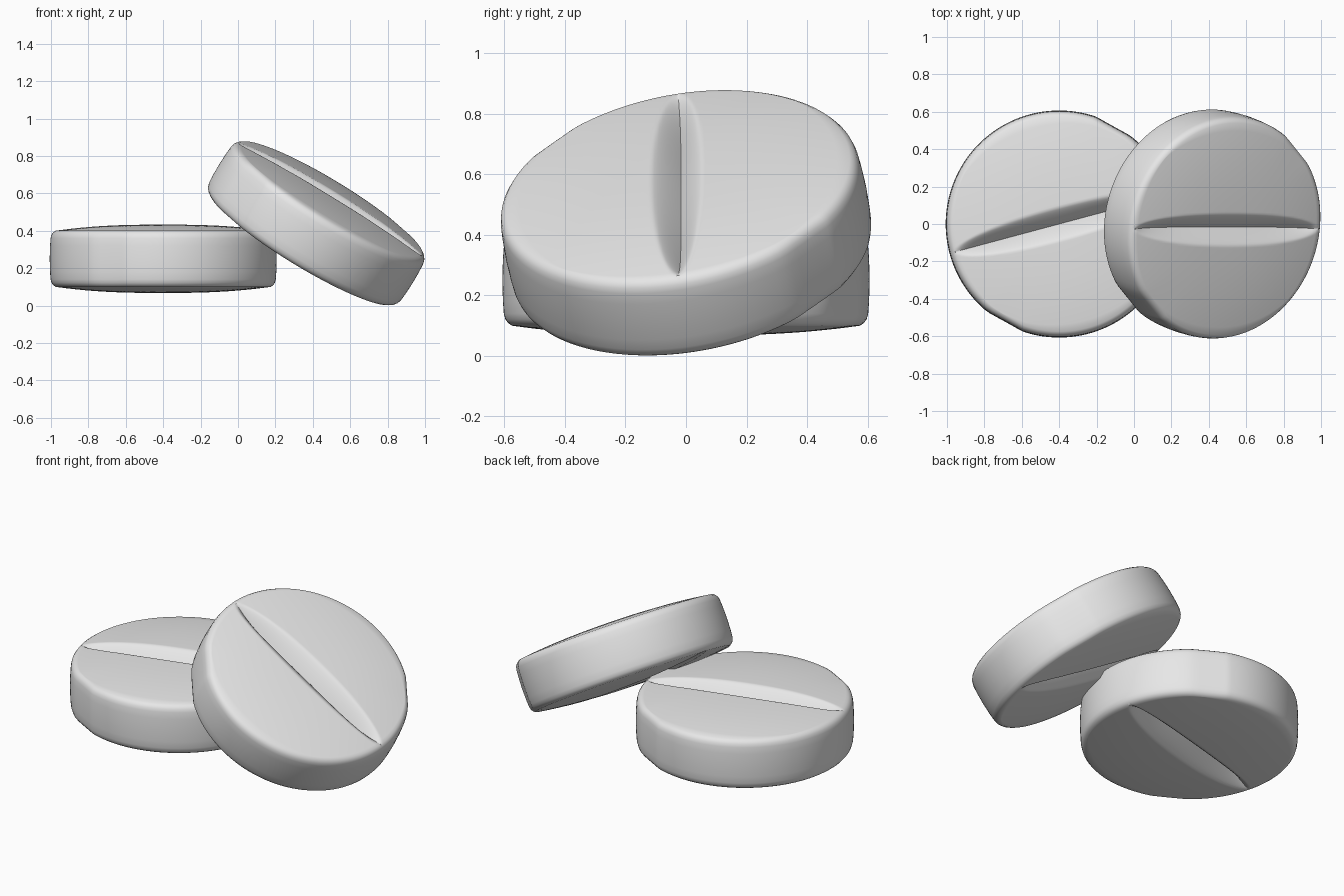
import bpy, bmesh, math

if "Cube" in bpy.data.objects:
    bpy.data.objects.remove(bpy.data.objects["Cube"])

CAP = 0.575     # radius where the domed face meets the rounded rim
N = 32          # grid cells per half face
RIM = [(0.588, 0.141), (0.597, 0.129), (0.602, 0.110), (0.605, 0.07), (0.607, 0.0),
       (0.605, -0.07), (0.602, -0.110), (0.597, -0.129), (0.588, -0.141)]

mat = bpy.data.materials.new("pale grey")
mat.diffuse_color = (0.8, 0.8, 0.8, 1)
mat.use_nodes = True
mat.node_tree.nodes["Principled BSDF"].inputs["Base Color"].default_value = mat.diffuse_color


def face_height(x, y):
    """Domed tablet face with a lens-shaped V score along x."""
    z = 0.183 - 0.033 * (math.hypot(x, y) / CAP) ** 2.5
    k = min(1.0, abs(x) / 0.57)
    w = 0.088 * math.sqrt(1 - k * k)
    if w > 0.001 and abs(y) < w:
        z -= 0.085 * (1 - k ** 4) * (1 - abs(y) / w) ** 1.3
    return z


def flatten(x, y):
    """Trim two opposite short flats into the round outline."""
    a = math.degrees(math.atan2(y, x)) % 180
    if not 36 < a < 56:
        return x, y
    f = math.cos(math.radians(10)) / math.cos(math.radians(a - 46))
    f = 1 + (f - 1) * (math.hypot(x, y) / 0.6) ** 4
    return x * f, y * f


def tablet(name, location, rotation):
    bm = bmesh.new()
    # scored faces: square grids mapped to discs, rows dense near the score
    steps = [i / N for i in range(-N, N + 1)]
    caps = []
    for side in (1, -1):
        grid = []
        for t in steps:
            v = 0.3 * t + 0.7 * t ** 3
            row = []
            for u in steps:
                x = CAP * u * math.sqrt(1 - v * v / 2)
                y = CAP * v * math.sqrt(1 - u * u / 2)
                z = face_height(x, y) * side
                row.append(bm.verts.new((*flatten(x, y), z)))
            grid.append(row)
        for j in range(2 * N):
            for i in range(2 * N):
                bm.faces.new((grid[j][i], grid[j][i + 1],
                              grid[j + 1][i + 1], grid[j + 1][i]))
        caps.append(grid[0][:-1] + [r[-1] for r in grid[:-1]]
                    + grid[-1][:0:-1] + [r[0] for r in grid[:0:-1]])
    # rounded rim joining both faces
    loops = [caps[0]]
    for r, z in RIM:
        ring = []
        for p in caps[0]:
            a = math.atan2(p.co.y, p.co.x)
            x, y = flatten(r * math.cos(a), r * math.sin(a))
            ring.append(bm.verts.new((x, y, z)))
        loops.append(ring)
    loops.append(caps[1])
    n = len(caps[0])
    for a, b in zip(loops, loops[1:]):
        for i in range(n):
            j = (i + 1) % n
            bm.faces.new((a[i], b[i], b[j], a[j]))
    bmesh.ops.recalc_face_normals(bm, faces=bm.faces)
    me = bpy.data.meshes.new(name)
    bm.to_mesh(me)
    bm.free()
    me.materials.append(mat)
    ob = bpy.data.objects.new(name, me)
    bpy.context.collection.objects.link(ob)
    ob.location = location
    ob.rotation_euler = [math.radians(d) for d in rotation]
    bpy.ops.object.select_all(action='DESELECT')
    ob.select_set(True)
    bpy.context.view_layer.objects.active = ob
    bpy.ops.object.shade_smooth_by_angle(angle=math.radians(40))


# one tablet lies flat, the other leans on its edge
tablet("flat_tablet", (-0.40, 0, 0.25), (0, 0, 15))
tablet("leaning_tablet", (0.418, 0, 0.44), (10, 31.5, 0))
